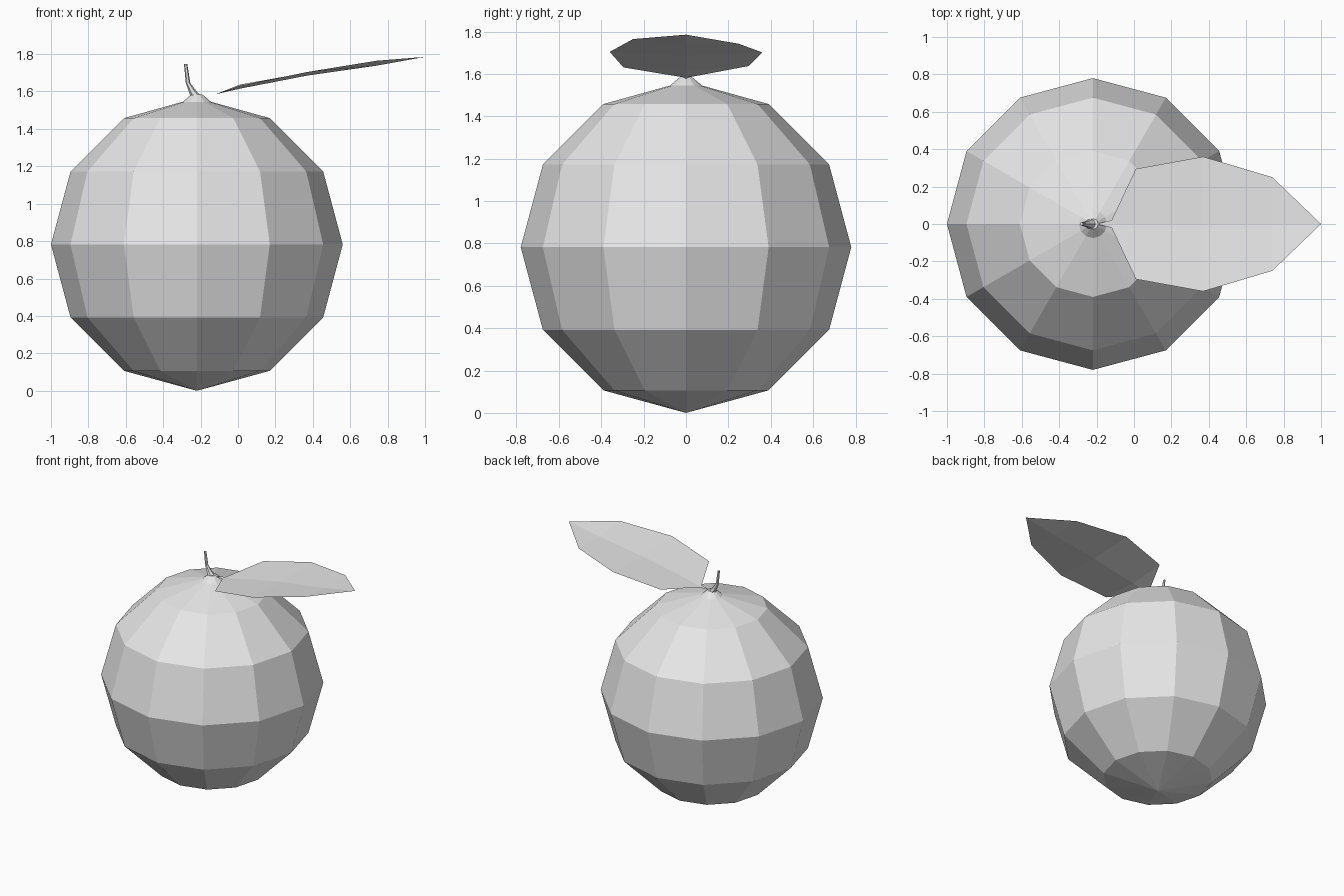
import bpy, bmesh, math

cube = bpy.data.objects.get("Cube")
if cube:
    bpy.data.objects.remove(cube, do_unlink=True)

AXIS_X = -0.22   # the fruit stands left of centre, the leaf reaches right
RADIUS = 0.78

grey = bpy.data.materials.new("plain_grey")
grey.use_nodes = True
grey.diffuse_color = (0.8, 0.8, 0.8, 1)
grey.node_tree.nodes["Principled BSDF"].inputs["Base Color"].default_value = (0.8, 0.8, 0.8, 1)


def finish(name, bm, recalc=True):
    """Turn a bmesh into a flat-shaded object."""
    if recalc:
        bmesh.ops.recalc_face_normals(bm, faces=bm.faces)
    mesh = bpy.data.meshes.new(name)
    bm.to_mesh(mesh)
    bm.free()
    mesh.materials.append(grey)
    obj = bpy.data.objects.new(name, mesh)
    bpy.context.collection.objects.link(obj)
    return obj


def loft(name, rings, sides, bottom_tip=None):
    """Join rings given as (centre x, z, radius), closing both ends."""
    bm = bmesh.new()
    loops = []
    for cx, z, r in rings:
        angles = [2 * math.pi * i / sides for i in range(sides)]
        loops.append([bm.verts.new((cx + r * math.cos(a), r * math.sin(a), z)) for a in angles])
    for low, high in zip(loops, loops[1:]):
        for i in range(sides):
            j = (i + 1) % sides
            bm.faces.new((low[i], low[j], high[j], high[i]))
    bm.faces.new(loops[-1])
    if bottom_tip is None:
        bm.faces.new(loops[0][::-1])
    else:
        tip = bm.verts.new(bottom_tip)
        for i in range(sides):
            bm.faces.new((tip, loops[0][(i + 1) % sides], loops[0][i]))
    return finish(name, bm)


# Fruit: a twelve-sided ball drawn up to a small peak
fruit_rings = []
for step in range(1, 6):
    a = math.pi * step / 6
    fruit_rings.append((AXIS_X, 0.782 - RADIUS * math.cos(a), RADIUS * math.sin(a)))
fruit_rings += [(AXIS_X, 1.545, 0.075), (AXIS_X, 1.585, 0.028)]
loft("fruit", fruit_rings, 12, (AXIS_X, 0, 0.0))

# Stem: thin and bent to the right-hand side of the fruit
loft("stem", [(-0.225, 1.575, 0.03), (-0.245, 1.605, 0.02),
              (-0.267, 1.645, 0.012), (-0.28, 1.747, 0.009)], 6)

# Leaf: a thin sheet, slightly twisted, as rows of (x, half width, middle z, twist)
leaf_rows = [(-0.12, 0.02, 1.585, 0.0), (0.01, 0.295, 1.615, 0.0),
             (0.37, 0.36, 1.685, 0.006), (0.74, 0.25, 1.738, 0.018)]
bm = bmesh.new()
base = bm.verts.new((-0.2, 0, 1.578))
tip = bm.verts.new((1.0, 0, 1.785))
rows = []
for x, half, z, twist in leaf_rows:
    lift = 0.022 if half > 0.1 else 0
    rows.append([bm.verts.new((x, -half, z + lift * 0.7 + twist * 0.6)),
                 bm.verts.new((x, 0, z)),
                 bm.verts.new((x, half, z + lift - twist))])
for side in (0, 1):
    bm.faces.new((base, rows[0][side], rows[0][side + 1]))
    for a, b in zip(rows, rows[1:]):
        bm.faces.new((a[side], b[side], b[side + 1], a[side + 1]))
    bm.faces.new((rows[-1][side], tip, rows[-1][side + 1]))
bmesh.ops.reverse_faces(bm, faces=[f for f in bm.faces if f.normal.z < 0])
bm.normal_update()
finish("leaf", bm, recalc=False)
